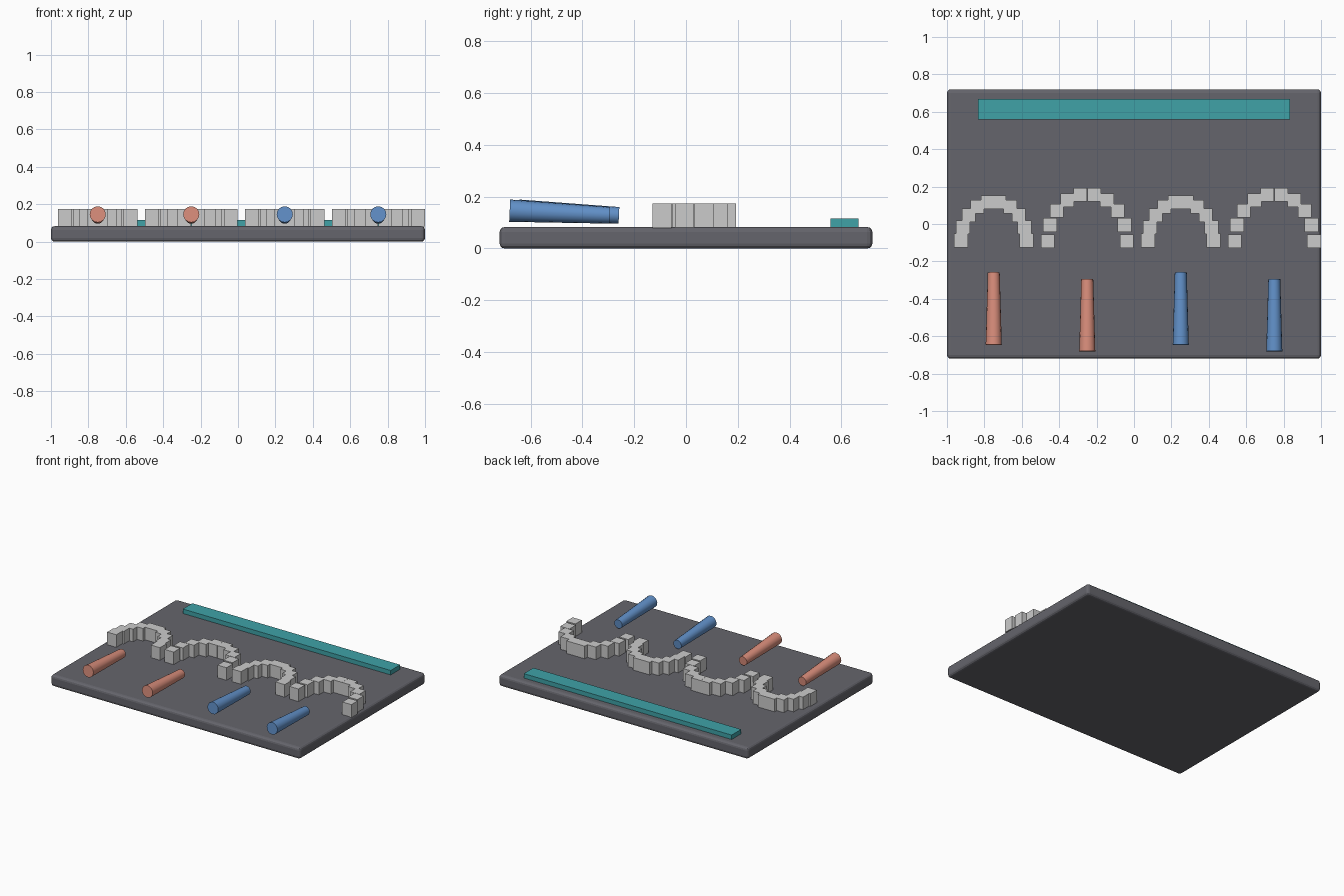
import bpy, math
from mathutils import Vector

if "Cube" in bpy.data.objects:
    bpy.data.objects.remove(bpy.data.objects["Cube"])


def material(name, rgb):
    m = bpy.data.materials.new(name)
    m.diffuse_color = (*rgb, 1)
    m.use_nodes = True
    m.node_tree.nodes["Principled BSDF"].inputs["Base Color"].default_value = m.diffuse_color
    return m


DARK = material("dark_grey", (0.13, 0.13, 0.15))
TEAL = material("teal", (0.05, 0.36, 0.39))
CORAL = material("coral", (0.70, 0.27, 0.20))
BLUE = material("blue", (0.12, 0.28, 0.58))


def box(name, lo, hi, mat=None):
    lo, hi = Vector(lo), Vector(hi)
    bpy.ops.mesh.primitive_cube_add(size=1, location=(lo + hi) / 2)
    ob = bpy.context.object
    ob.name = name
    ob.scale = hi - lo
    bpy.ops.object.transform_apply(location=False, rotation=False, scale=True)
    if mat:
        ob.data.materials.append(mat)
    return ob


def peg(name, x, y, mat):
    # tapered peg, thick raised end to the front
    a, b = Vector((x, y - 0.193, 0.146)), Vector((x, y + 0.193, 0.128))
    bpy.ops.mesh.primitive_cone_add(vertices=16, radius1=0.043, radius2=0.032,
                                    depth=(b - a).length, location=(a + b) / 2)
    ob = bpy.context.object
    ob.name = name
    ob.rotation_euler = (b - a).to_track_quat('Z', 'Y').to_euler()
    ob.data.materials.append(mat)
    bpy.ops.object.shade_smooth_by_angle(angle=math.radians(30))


# base slab with rounded edges
base = box("base_plate", (-1, -0.72, 0), (1, 0.72, 0.083), DARK)
bev = base.modifiers.new("rounded", 'BEVEL')
bev.width = 0.02
bev.segments = 3

# long bar at the back
box("back_bar", (-0.833, 0.558, 0.08), (0.833, 0.667, 0.115), TEAL)

# four arches of blocks, alternately small and large, each with a peg in front
H = 0.0365
for i in range(4):
    cx = -0.75 + 0.5 * i
    big = i % 2
    rx, cy = (0.212, -0.092) if big else (0.175, -0.088)
    for k in range(10):
        t = math.pi * k / 9
        x, y = cx + rx * math.cos(t), cy + 1.19 * rx * math.sin(t)
        box(f"arch_{i + 1}_block_{k + 1}", (x - H, y - H, 0.08), (x + H, y + H, 0.174))
    peg(f"peg_{i + 1}", cx, -0.488 if big else -0.452, CORAL if i < 2 else BLUE)
